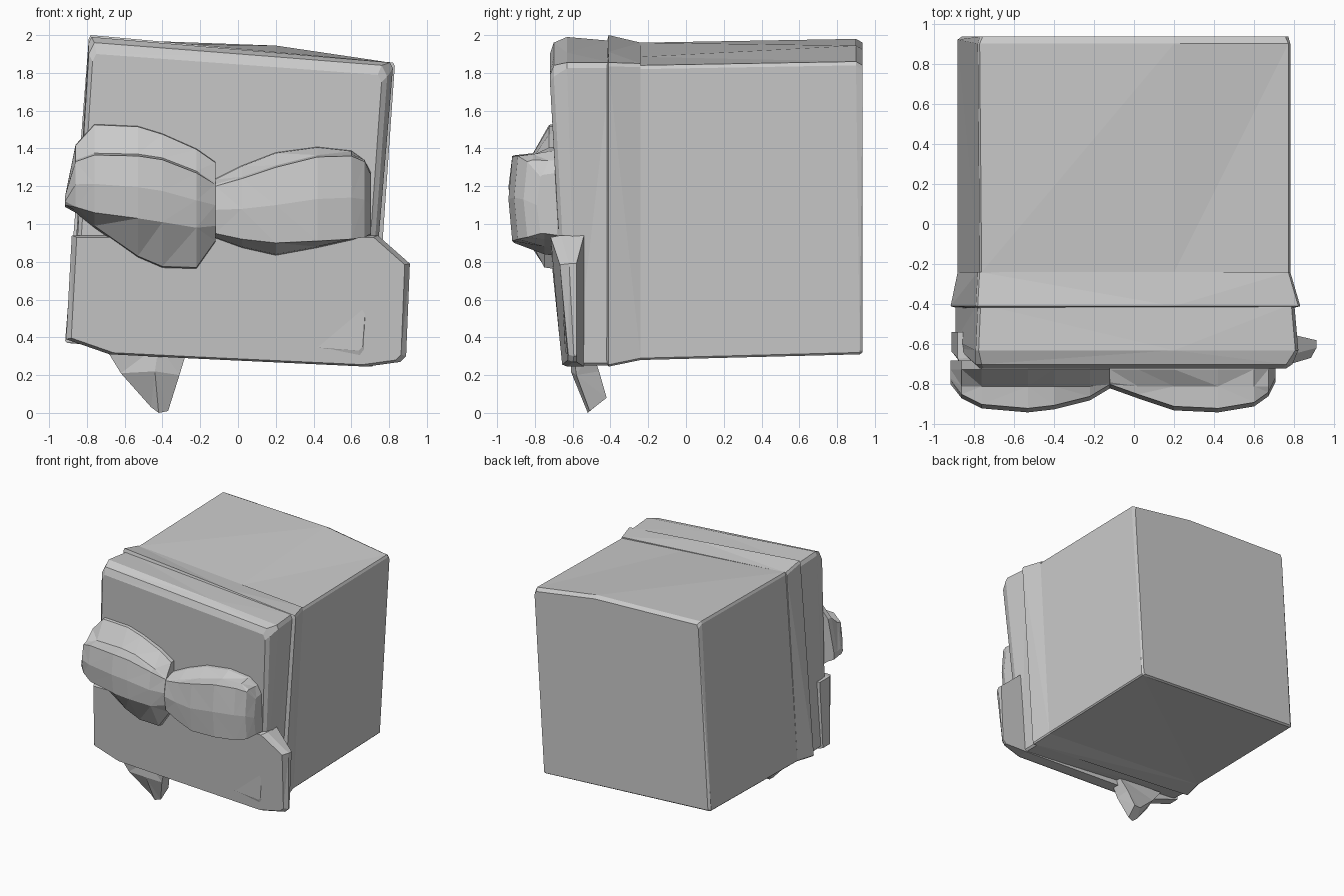
import bpy, bmesh


def loft(name, rings):
    """Skin a series of equal-length point rings and cap both ends."""
    bm = bmesh.new()
    vs = [[bm.verts.new(p) for p in r] for r in rings]
    n = len(vs[0])
    for a, b in zip(vs, vs[1:]):
        for i in range(n):
            j = (i + 1) % n
            bm.faces.new((a[i], a[j], b[j], b[i]))
    bm.faces.new(vs[0])
    bm.faces.new(vs[-1])
    bmesh.ops.recalc_face_normals(bm, faces=bm.faces)
    bmesh.ops.triangulate(bm, faces=[f for f in bm.faces if len(f.verts) == 4])
    me = bpy.data.meshes.new(name)
    bm.to_mesh(me)
    bm.free()
    ob = bpy.data.objects.new(name, me)
    bpy.context.collection.objects.link(ob)
    return ob


def slab_ring(y_top, y_bot, left_top, right_top, right_bot, left_bot, c=0.03, bulge=0.0):
    """Leaning four-sided outline with clipped corners and an optional top crease."""
    (a, b), (d, e), (f, g), (h, k) = left_top, right_top, right_bot, left_bot
    t = (0.2 - a) / (d - a)
    return [(a, y_top, b - 2 * c), (a + c, y_top, b),
            (0.2, y_top, b + t * (e - b) + bulge), (d - c, y_top, e),
            (d, y_top, e - 2 * c), (f, y_bot, g + c), (f - c, y_bot, g),
            (h + c, y_bot, k), (h, y_bot, k + c)]


# Leaning box body
loft("box_body", [
    slab_ring(-0.30, -0.30, (-0.77, 1.96), (0.78, 1.84), (0.69, 0.28), (-0.88, 0.38), 0.01),
    slab_ring(-0.24, -0.24, (-0.77, 1.96), (0.78, 1.84), (0.69, 0.28), (-0.88, 0.38), 0.01),
    slab_ring(0.90, 0.92, (-0.78, 1.98), (0.78, 1.86), (0.69, 0.31), (-0.88, 0.40), 0.01, 0.04),
    slab_ring(0.935, 0.935, (-0.77, 1.96), (0.77, 1.84), (0.68, 0.32), (-0.86, 0.41), 0.015, 0.04)])

# Flared collar between body and face
loft("collar", [
    slab_ring(-0.24, -0.24, (-0.78, 1.96), (0.78, 1.85), (0.69, 0.28), (-0.88, 0.38), 0.01),
    slab_ring(-0.41, -0.41, (-0.79, 2.00), (0.83, 1.855), (0.72, 0.245), (-0.915, 0.37), 0.01),
    slab_ring(-0.42, -0.42, (-0.78, 1.96), (0.79, 1.84), (0.69, 0.27), (-0.88, 0.38), 0.01)])

# Front face panel
loft("face_panel", [
    slab_ring(-0.40, -0.40, (-0.78, 1.97), (0.80, 1.855), (0.69, 0.25), (-0.89, 0.38), 0.015),
    slab_ring(-0.63, -0.58, (-0.79, 1.99), (0.82, 1.855), (0.69, 0.25), (-0.89, 0.39), 0.015),
    slab_ring(-0.70, -0.62, (-0.79, 1.96), (0.79, 1.84), (0.68, 0.27), (-0.88, 0.41), 0.03),
    slab_ring(-0.72, -0.64, (-0.77, 1.90), (0.76, 1.79), (0.66, 0.33), (-0.86, 0.44), 0.02)])

# Wide lower jaw plate
outline = [(-0.88, 0.94), (0.74, 0.94), (0.91, 0.79), (0.89, 0.30), (0.86, 0.27),
           (0.68, 0.245), (-0.28, 0.29), (-0.68, 0.31), (-0.91, 0.39)]


def jaw_ring(y, s, lean):
    """Jaw outline scaled inward, leaning back below and swept back at the right."""
    return [(x * s, y + lean * (0.94 - z) + max(0, x - 0.7) * 0.2,
             0.6 + (z - 0.6) * s) for x, z in outline]


back = [(x, -0.54 if x < 0.8 else -0.58, z) for x, z in outline]
loft("jaw_plate", [back, jaw_ring(-0.67, 1.0, 0.06), jaw_ring(-0.725, 0.97, 0.10)])

# Pointed tuft hanging below the jaw
loft("lower_tuft", [
    [(-0.70, -0.60, 0.34), (-0.42, -0.61, 0.36), (-0.27, -0.60, 0.33),
     (-0.27, -0.50, 0.34), (-0.70, -0.50, 0.36)],
    [(-0.62, -0.58, 0.21), (-0.44, -0.61, 0.22), (-0.31, -0.58, 0.20),
     (-0.32, -0.46, 0.22), (-0.60, -0.48, 0.24)],
    [(-0.46, -0.51, 0.03), (-0.42, -0.52, 0.0), (-0.37, -0.51, 0.01),
     (-0.36, -0.42, 0.08), (-0.42, -0.425, 0.08)]])


def lobe_ring(x, back_top, front_top, front_bot, back_bot, yf):
    """Vertical slice through a lobe: sloped top, ledge, rounded front, sloped underside."""
    yb, ym = -0.68, yf + 0.02
    return [(x, yb, back_top), (x, -0.725, back_top - 0.005),
            (x, max(-0.81, ym + 0.01), front_top + 0.01), (x, ym, front_top),
            (x, yf, (front_top + front_bot) / 2),
            (x, ym, front_bot), (x, -0.75, back_bot + 0.01), (x, yb, back_bot)]


# Two puffed lobes meeting at a pinch
loft("left_lobe", [lobe_ring(*s) for s in (
    (-0.915, 1.15, 1.14, 1.10, 1.09, -0.80),
    (-0.86, 1.42, 1.33, 1.09, 1.06, -0.87),
    (-0.76, 1.53, 1.365, 1.06, 0.98, -0.92),
    (-0.53, 1.52, 1.36, 1.03, 0.82, -0.94),
    (-0.40, 1.48, 1.34, 1.01, 0.765, -0.925),
    (-0.22, 1.40, 1.27, 0.98, 0.76, -0.88),
    (-0.12, 1.33, 1.21, 0.99, 0.90, -0.82))])

loft("right_lobe", [lobe_ring(*s) for s in (
    (-0.12, 1.24, 1.20, 0.95, 0.92, -0.82),
    (0.02, 1.31, 1.24, 0.92, 0.87, -0.87),
    (0.20, 1.38, 1.30, 0.90, 0.83, -0.93),
    (0.42, 1.41, 1.355, 0.91, 0.87, -0.94),
    (0.60, 1.39, 1.36, 0.92, 0.91, -0.91),
    (0.67, 1.34, 1.33, 0.93, 0.93, -0.86),
    (0.705, 1.27, 1.25, 0.95, 0.94, -0.79))])
